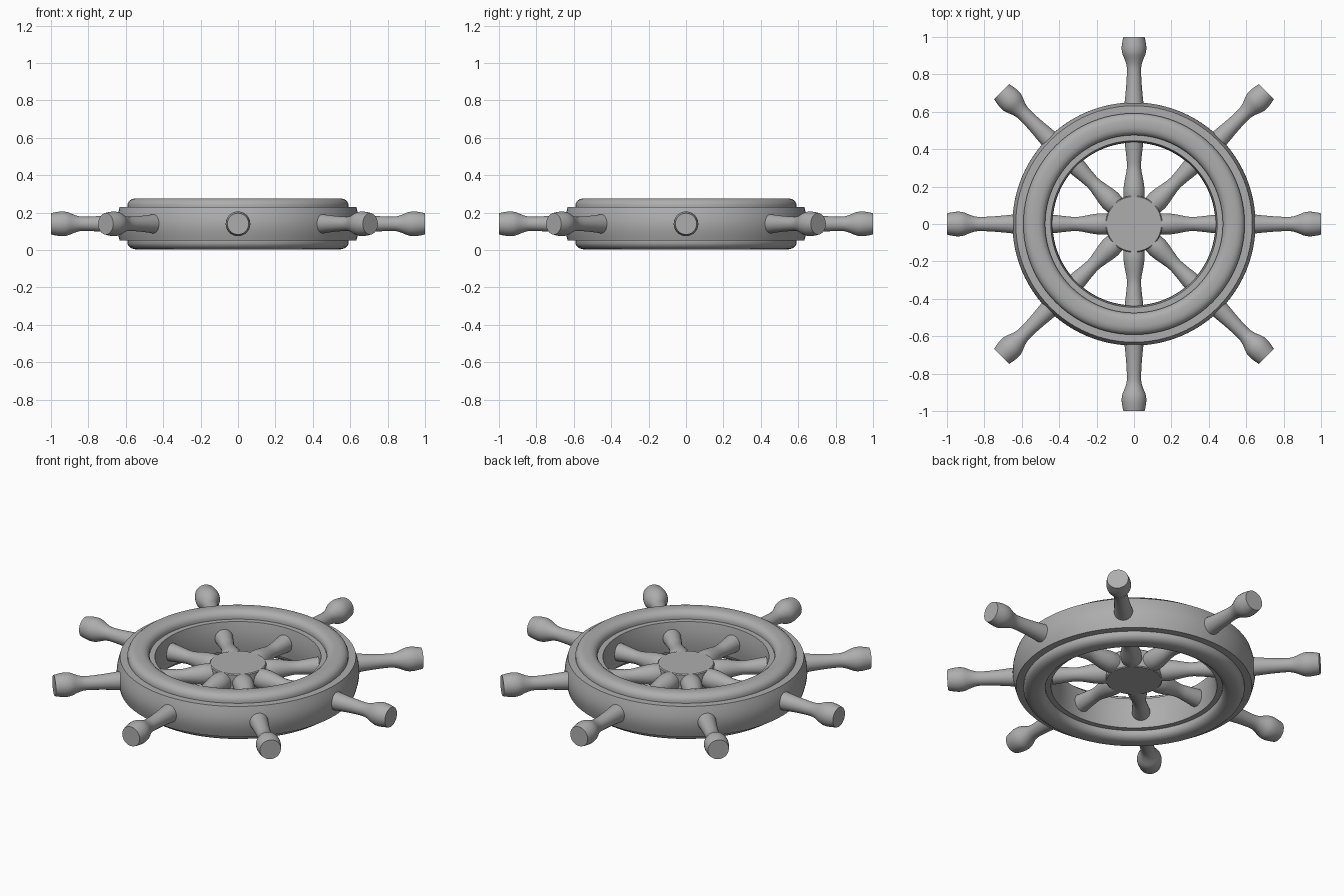
import bpy
import bmesh
import math
from mathutils import Matrix, Vector

cube = bpy.data.objects.get("Cube")
if cube:
    bpy.data.objects.remove(cube, do_unlink=True)

MID = 0.14  # height of the wheel's middle plane

grey = bpy.data.materials.new("plain_grey")
grey.use_nodes = True
grey.diffuse_color = (0.42, 0.42, 0.42, 1)
grey.node_tree.nodes["Principled BSDF"].inputs["Base Color"].default_value = grey.diffuse_color


def lathe(name, profile, steps, closed=False, matrix=None):
    """Turn a (radius, height) profile about z; an open profile gets end caps."""
    bm = bmesh.new()
    rings = []
    for i in range(steps):
        a = 2 * math.pi * i / steps
        rings.append([bm.verts.new((r * math.cos(a), r * math.sin(a), z)) for r, z in profile])
    count = len(profile)
    for i in range(steps):
        a, b = rings[i], rings[(i + 1) % steps]
        for j in range(count if closed else count - 1):
            k = (j + 1) % count
            bm.faces.new((a[j], b[j], b[k], a[k]))
    if not closed:
        bm.faces.new([ring[0] for ring in rings])
        bm.faces.new([ring[-1] for ring in rings])
    bmesh.ops.recalc_face_normals(bm, faces=bm.faces)
    mesh = bpy.data.meshes.new(name)
    bm.to_mesh(mesh)
    bm.free()
    mesh.materials.append(grey)
    obj = bpy.data.objects.new(name, mesh)
    bpy.context.collection.objects.link(obj)
    obj.matrix_world = matrix or Matrix.Translation((0, 0, MID))
    bpy.ops.object.select_all(action="DESELECT")
    obj.select_set(True)
    bpy.context.view_layer.objects.active = obj
    bpy.ops.object.shade_smooth_by_angle(angle=math.radians(40))
    return obj


def smooth_path(points, per_span=4):
    """Catmull-Rom interpolation through profile points."""
    pts = [Vector(p) for p in points]
    pts = [pts[0]] + pts + [pts[-1]]
    out = []
    for a, b, c, d in zip(pts, pts[1:], pts[2:], pts[3:]):
        for s in range(per_span):
            t = s / per_span
            out.append(0.5 * (2 * b + (c - a) * t + (2 * a - 5 * b + 4 * c - d) * t ** 2
                              + (3 * b - a - 3 * c + d) * t ** 3))
    return [tuple(p) for p in out + [pts[-1]]]


# Rim: bulging outer wall, flat shoulders and a rounded raised band on both faces
wall = [(0.632 + 0.018 * math.cos(t * math.pi / 2), 0.09 * t)
        for t in (0, 0.2, 0.4, 0.6, 0.8, 1)]
band = [(0.592, 0.09), (0.592, 0.105), (0.584, 0.12), (0.57, 0.131), (0.55, 0.136),
        (0.515, 0.136), (0.496, 0.131), (0.482, 0.12), (0.475, 0.105), (0.475, 0.09)]
inner = [(0.445, 0.09), (0.438, 0.05), (0.435, 0)]
upper = wall + band + inner
lower = [(r, -z) for r, z in reversed(upper[1:-1])]
lathe("rim", upper + lower, 96, closed=True)

# Hub
lathe("hub", [(0.147, -0.055), (0.152, -0.05), (0.152, 0.05), (0.147, 0.055)], 64)

# Spokes: one turned shape, running from the hub through the rim to the handle end
turning = smooth_path([(0.05, 0.1), (0.057, 0.17), (0.052, 0.22), (0.038, 0.3), (0.041, 0.36),
                       (0.048, 0.42), (0.055, 0.5), (0.055, 0.6), (0.048, 0.67), (0.041, 0.75),
                       (0.038, 0.83), (0.046, 0.87), (0.062, 0.91), (0.066, 0.94),
                       (0.063, 0.97), (0.057, 1.0)])
for i in range(8):
    place = (Matrix.Translation((0, 0, MID)) @ Matrix.Rotation(i * math.pi / 4, 4, "Z")
             @ Matrix.Rotation(math.pi / 2, 4, "Y"))
    lathe(f"spoke_{i + 1}", turning, 32, matrix=place)
